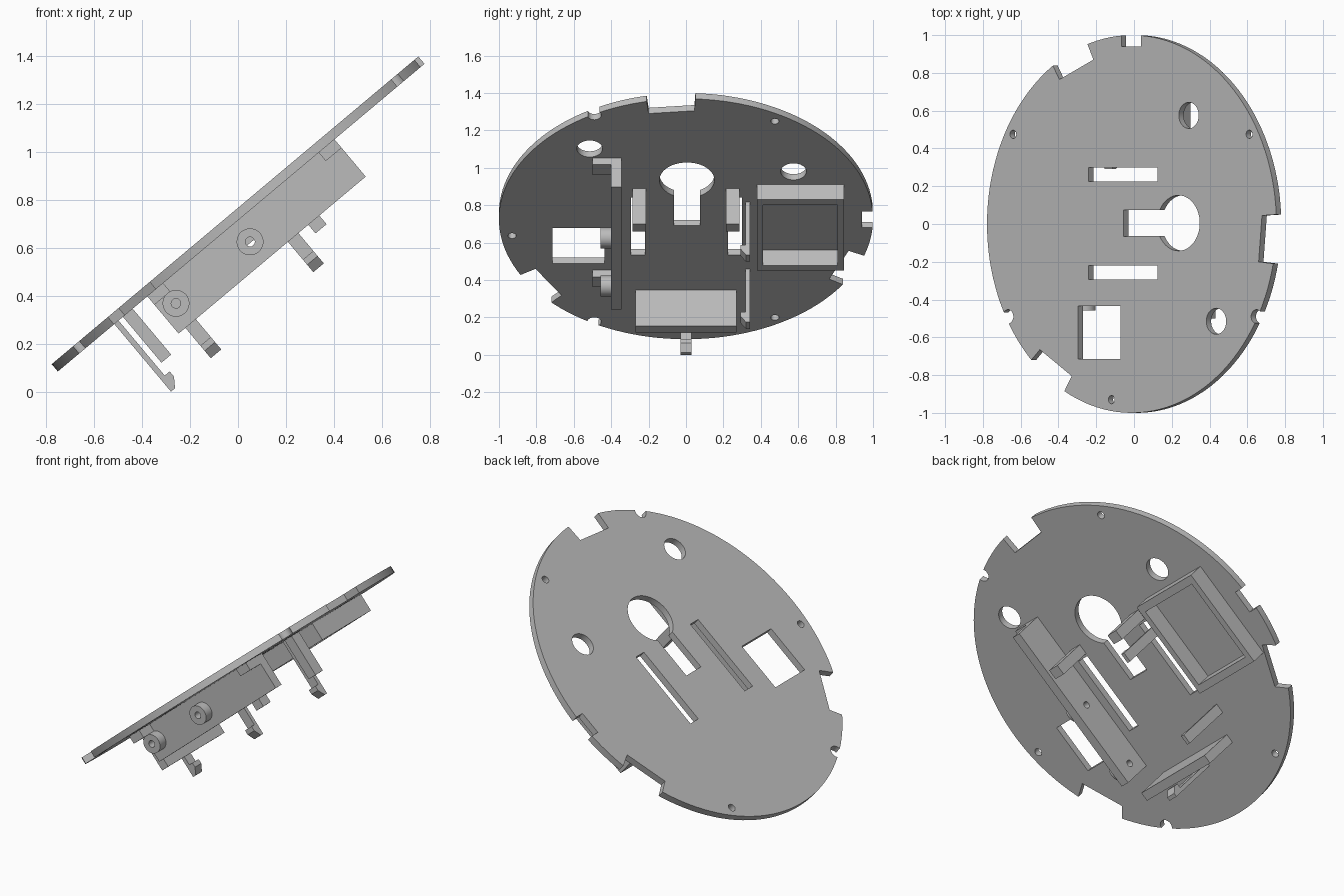
import bpy, bmesh, math
from mathutils import Matrix, Vector

cube = bpy.data.objects.get("Cube")
if cube:
    bpy.data.objects.remove(cube, do_unlink=True)

grey = bpy.data.materials.new("plain grey")
grey.use_nodes = True
colour = (0.5, 0.5, 0.5, 1)
grey.diffuse_color = colour
grey.node_tree.nodes["Principled BSDF"].inputs["Base Color"].default_value = colour

# Tilted frame: first axis up the slope, second across, third out of the top face
TILT = Matrix.Translation((-0.012, 0, 0.757)) @ Matrix.Rotation(math.radians(-40), 4, "Y")
T = 0.04       # disc thickness
ORDER = {"u": (2, 0, 1), "v": (0, 2, 1), "w": (0, 1, 2)}


def add_prism(bm, pts, lo, hi, axis):
    """Extrude a 2D outline from lo to hi along one axis of the tilted frame."""
    rings = []
    for t in (lo, hi):
        rings.append([bm.verts.new([(p[0], p[1], t)[i] for i in ORDER[axis]]) for p in pts])
    n = len(pts)
    bm.faces.new(rings[0])
    bm.faces.new(rings[1])
    for i in range(n):
        j = (i + 1) % n
        bm.faces.new((rings[0][i], rings[0][j], rings[1][j], rings[1][i]))


def make(name, prisms, smooth=False):
    bm = bmesh.new()
    for p in prisms:
        add_prism(bm, *p)
    bmesh.ops.recalc_face_normals(bm, faces=bm.faces)
    mesh = bpy.data.meshes.new(name)
    bm.to_mesh(mesh)
    bm.free()
    mesh.materials.append(grey)
    ob = bpy.data.objects.new(name, mesh)
    bpy.context.collection.objects.link(ob)
    ob.matrix_world = TILT
    return ob


def cut(ob, prisms):
    """Subtract prisms from an object, then shade it with sharp edges kept."""
    cutter = make("cutter", prisms)
    cutter.hide_render = True
    mod = ob.modifiers.new("cut", "BOOLEAN")
    mod.operation, mod.solver, mod.object = "DIFFERENCE", "EXACT", cutter
    bpy.context.view_layer.update()
    deps = bpy.context.evaluated_depsgraph_get()
    result = bpy.data.meshes.new_from_object(ob.evaluated_get(deps))
    ob.modifiers.clear()
    ob.data = result
    bpy.data.objects.remove(cutter, do_unlink=True)
    bpy.ops.object.select_all(action="DESELECT")
    ob.select_set(True)
    bpy.context.view_layer.objects.active = ob
    bpy.ops.object.shade_smooth_by_angle(angle=math.radians(30))


def rect(a0, a1, b0, b1):
    return [(a0, b0), (a1, b0), (a1, b1), (a0, b1)]


def arc(a, b, r, n=32, start=0.0, sweep=360.0):
    steps = n if sweep == 360 else n - 1
    return [(a + r * math.cos(math.radians(start + sweep * i / steps)),
             b + r * math.sin(math.radians(start + sweep * i / steps))) for i in range(n)]


# Disc with its openings and rim notches
disc = make("base_disc", [(arc(0, 0, 1, 128), -T, 0, "w")])
keyhole = arc(0.323, 0.005, 0.147, 40, -152, 304) + [(-0.056, 0.075), (-0.056, -0.065)]
openings = [
    keyhole,
    rect(-0.298, 0.179, 0.225, 0.30),
    rect(-0.298, 0.179, -0.295, -0.22),
    rect(-0.37, -0.076, -0.715, -0.435),
    rect(-0.072, 0.063, 0.94, 1.1),
    [(1.1, 0.055), (0.90, 0.045), (0.877, -0.2), (1.1, -0.222)],
    [(-0.60, 0.928), (-0.50, 0.765), (-0.265, 0.87), (-0.355, 1.05)],
    [(-0.78, -0.80), (-0.635, -0.665), (-0.415, -0.805), (-0.52, -0.97)],
]
openings += [arc(a, b, 0.069) for a, b in ((0.394, 0.575), (0.584, -0.515))]
openings += [arc(a, b, 0.022, 20) for a, b in ((-0.82, 0.475), (0.812, 0.475), (-0.14, -0.93))]
openings += [arc(a, -0.49, 0.037, 24) for a in (-0.855, 0.862)]
cut(disc, [(o, -0.2, 0.1, "w") for o in openings])

# Side panel with round bosses and mounting tabs
spots = [(-0.037, -0.141), (-0.439, -0.139)]
bores = [(arc(a, b, 0.02, 20), -0.6, -0.2, "v") for a, b in spots]
panel = make("side_panel", [(rect(-0.512, 0.508, -0.243, -T), -0.40, -0.345, "v")])
cut(panel, bores)
for i, (a, b) in enumerate(spots):
    boss = make(f"panel_boss_{i + 1}", [(arc(a, b, 0.056), -0.457, -0.40, "v")])
    cut(boss, [bores[i]])
for name, a in (("lower_tab", -0.512), ("upper_tab", 0.422)):
    make(name, [(rect(a, a + 0.086, -0.086, -T), -0.50, -0.40, "v")])

# Open rectangular tray
tray = make("tray_frame", [(rect(-0.305, 0.286, 0.38, 0.845), -0.145, -T, "w")])
cut(tray, [(rect(-0.26, 0.24, 0.413, 0.81), -0.3, -T + 0.0005, "w")])

# Low end wall and the two stop posts beside the slots
make("end_wall", [(rect(-0.645, -0.592, -0.27, 0.27), -0.29, -T, "w")])
for name, b in (("right_post", -0.25), ("left_post", 0.25)):
    make(name, [(rect(0.195, 0.255, b - 0.035, b + 0.035), -0.29, -T, "w")])


# Snap clips: thin shaft with a tapered hook at the tip
def clip(name, back, side, lo, hi, axis):
    shape = [(0, T), (0, 0.408), (0.022, 0.408), (0.05, 0.368), (0.05, 0.34),
             (0.023, 0.34), (0.023, T)]
    make(name, [([(back + side * a, -d) for a, d in shape], lo, hi, axis)])


clip("upper_clip", 0.342, -1, 0.084, 0.141, "u")
clip("lower_clip", 0.342, -1, -0.475, -0.418, "u")
clip("end_clip", -0.692, 1, -0.03, 0.03, "v")
